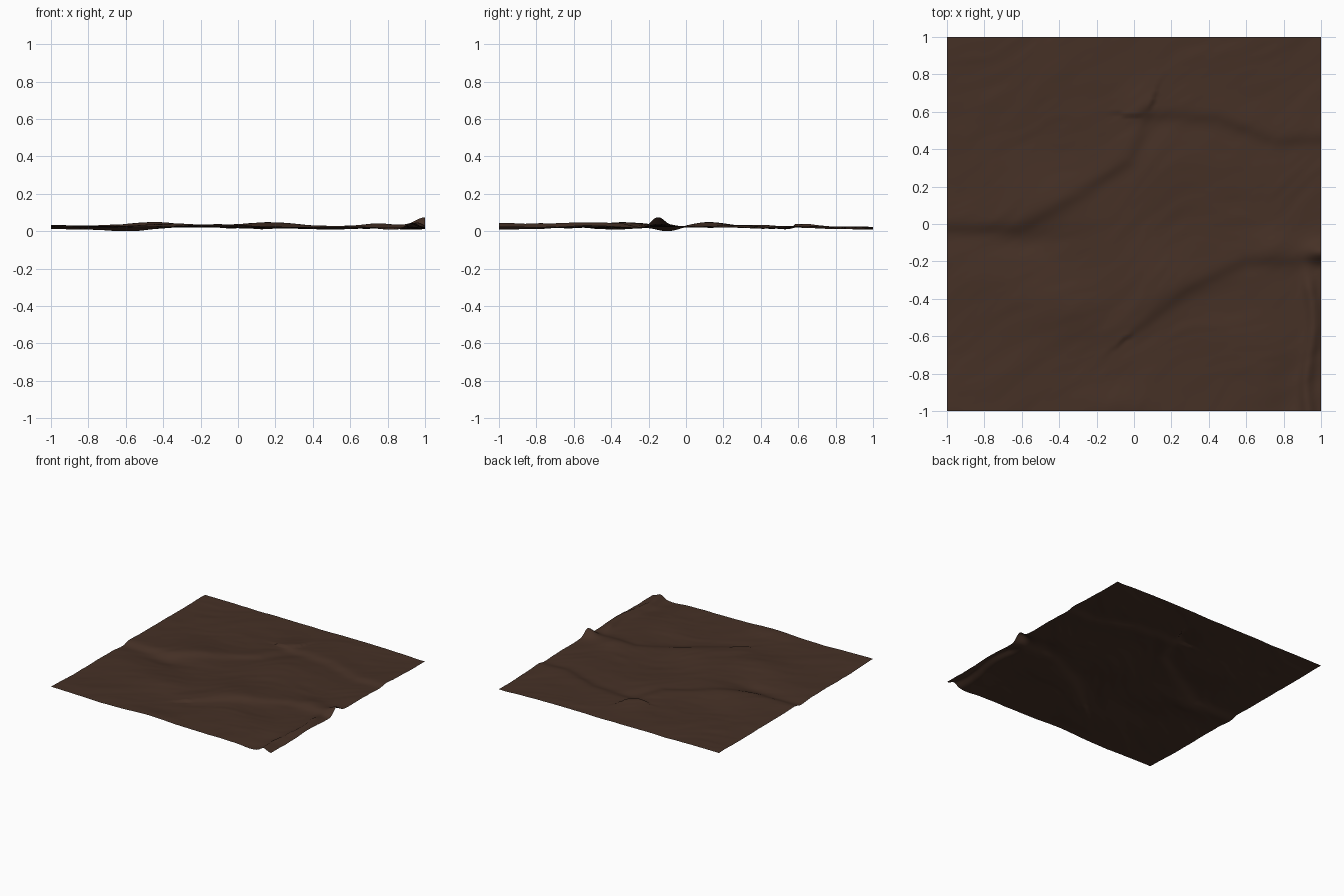
import bpy, bmesh, math
from mathutils import Vector, noise

if "Cube" in bpy.data.objects:
    bpy.data.objects.remove(bpy.data.objects["Cube"])

# Soil colour
soil = bpy.data.materials.new("dark_brown_soil")
soil.diffuse_color = (0.060, 0.030, 0.019, 1)
soil.use_nodes = True
soil.node_tree.nodes["Principled BSDF"].inputs["Base Color"].default_value = soil.diffuse_color

# Broad mounds and dips: x, y, height, radius x, radius y
MOUNDS = [
    (-0.45, 0.12, 0.020, 0.22, 0.16), (0.15, -0.30, 0.022, 0.20, 0.20),
    (-0.35, -0.45, 0.016, 0.25, 0.15), (0.10, 0.30, 0.014, 0.20, 0.20),
    (-0.95, -0.95, 0.010, 0.25, 0.25), (-0.60, -0.10, -0.015, 0.20, 0.08),
    (0.50, -0.42, -0.010, 0.25, 0.12), (0.95, 0.95, -0.010, 0.30, 0.30),
    (0.82, -0.95, -0.012, 0.09, 0.30), (0.75, -0.12, 0.014, 0.10, 0.10),
    (1.00, -0.15, 0.045, 0.07, 0.05), (-0.10, -0.97, 0.016, 0.20, 0.10),
]

# Folded steps that fall toward the front: paths of points
FOLDS = [
    [(-1.0, -0.02), (-0.62, -0.03), (-0.3, 0.14), (-0.02, 0.33), (0.08, 0.6)],
    [(0.0, -0.58), (0.28, -0.36), (0.6, -0.2), (1.0, -0.2)],
    [(0.05, 0.58), (0.45, 0.56), (0.75, 0.44), (1.0, 0.45)],
]


def fold(x, y, path):
    """Soft step across a path: raised behind, lowered in front."""
    best, side = 9, 1
    p = Vector((x, y))
    for a, b in zip(path, path[1:]):
        a, b = Vector(a), Vector(b)
        d = b - a
        t = max(0, min(1, (p - a).dot(d) / d.length_squared))
        off = p - a - d * t
        if off.length < best:
            best = off.length
            side = 1 if d.x * off.y - d.y * off.x > 0 else -1
    s = side * best
    return 0.009 * math.tanh(s / 0.035) * math.exp(-(s / 0.13) ** 2)


def height(x, y):
    z = 0.027
    for mx, my, h, rx, ry in MOUNDS:
        z += h * math.exp(-((x - mx) / rx) ** 2 - ((y - my) / ry) ** 2)
    z += sum(fold(x, y, path) for path in FOLDS)
    # ridge along the front right edge, falling to the outside
    along = max(0, min(1, (-0.2 - y) / 0.15))
    z += 0.024 * along * math.exp(-((x - 0.94 - 0.02 * math.sin(y * 9)) / 0.035) ** 2)
    # warped wrinkles drawn out along the diagonal
    wx = x + 0.15 * noise.noise((x * 2, y * 2, 5))
    wy = y + 0.15 * noise.noise((x * 2, y * 2, 9))
    u, v = wx * 0.85 + wy * 0.5, wy * 0.85 - wx * 0.5
    z += 0.005 * noise.noise((u * 2, v * 3, 1))
    z += 0.0028 * noise.noise((u * 4, v * 12, 3))
    z += 0.0010 * noise.noise((u * 9, v * 25, 7))
    return max(0.005, min(0.08, z))


# Terrain sheet
bm = bmesh.new()
bmesh.ops.create_grid(bm, x_segments=140, y_segments=140, size=1)
for vert in bm.verts:
    vert.co.z = height(vert.co.x, vert.co.y)
low = min(v.co.z for v in bm.verts)
for vert in bm.verts:
    vert.co.z -= low
for face in bm.faces:
    face.smooth = True
mesh = bpy.data.meshes.new("ground_patch")
bm.to_mesh(mesh)
bm.free()
mesh.materials.append(soil)
ground = bpy.data.objects.new("ground_patch", mesh)
bpy.context.collection.objects.link(ground)
